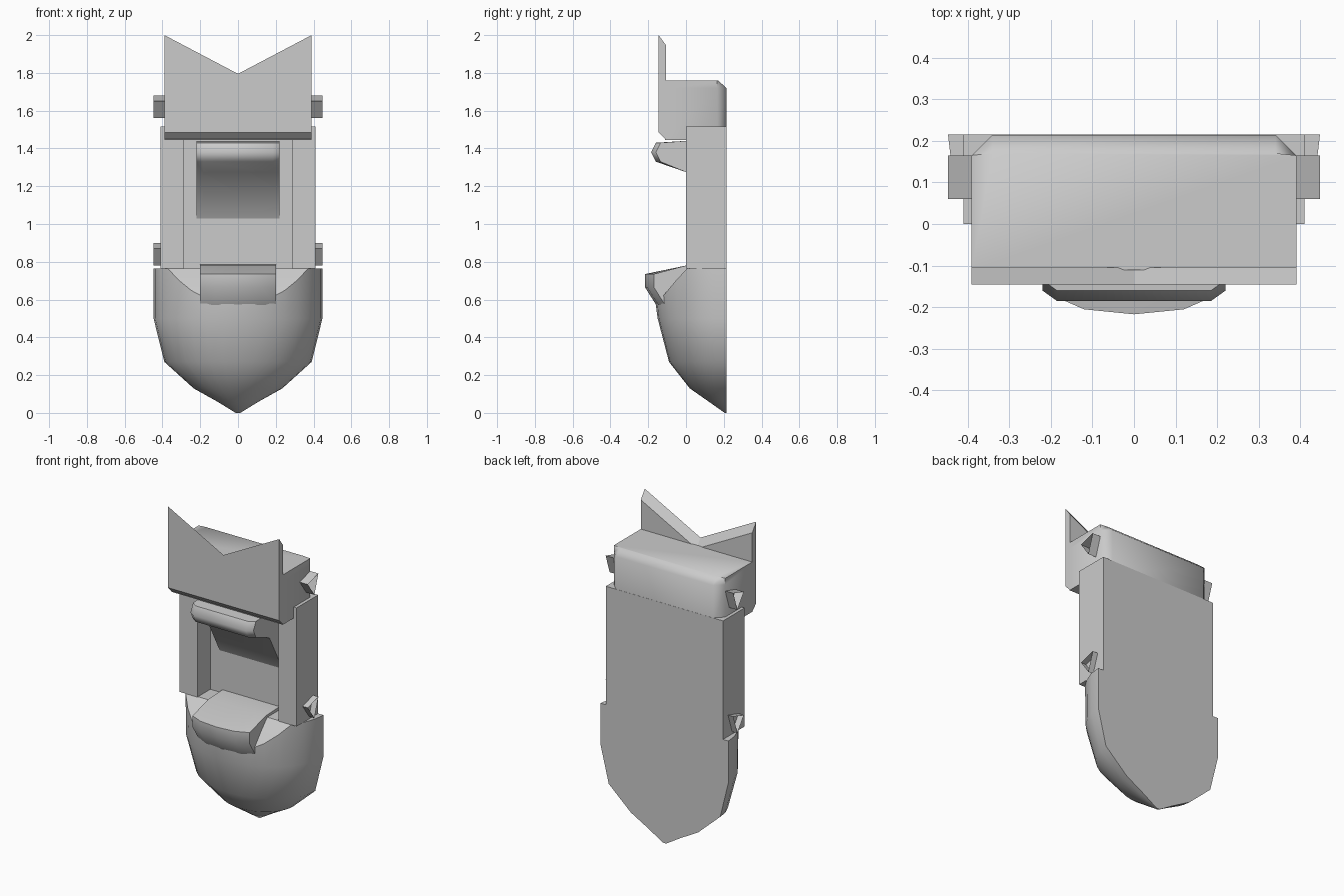
import bpy, bmesh, math

if "Cube" in bpy.data.objects:
    bpy.data.objects.remove(bpy.data.objects["Cube"], do_unlink=True)

grey = bpy.data.materials.new("plain_grey")
grey.use_nodes = True
tone = (0.6, 0.6, 0.6, 1)
grey.diffuse_color = tone
grey.node_tree.nodes["Principled BSDF"].inputs["Base Color"].default_value = tone


def finish(name, bm, smooth=None):
    bmesh.ops.recalc_face_normals(bm, faces=bm.faces)
    mesh = bpy.data.meshes.new(name)
    bm.to_mesh(mesh)
    bm.free()
    mesh.materials.append(grey)
    obj = bpy.data.objects.new(name, mesh)
    bpy.context.collection.objects.link(obj)
    if smooth:
        bpy.ops.object.select_all(action='DESELECT')
        obj.select_set(True)
        bpy.context.view_layer.objects.active = obj
        bpy.ops.object.shade_smooth_by_angle(angle=math.radians(smooth))
    return obj


def loft(name, loops, smooth=None, caps=True):
    """Skin a row of closed loops with equal point counts."""
    bm = bmesh.new()
    rows = [[bm.verts.new(p) for p in loop] for loop in loops]
    n = len(rows[0])
    for a, b in zip(rows, rows[1:]):
        for i in range(n):
            j = (i + 1) % n
            bm.faces.new((a[i], a[j], b[j], b[i]))
    if caps:
        bm.faces.new(rows[0])
        bm.faces.new(rows[-1])
    return finish(name, bm, smooth)


BACK, FLOOR = 0.215, 0.13

# Rounded bow: half-ellipse sections, the top one cut on a slope at the front
bm = bmesh.new()
steps = 16
rows = []
for k, (z, w, front) in enumerate([(0.765, 0.447, -0.16), (0.5, 0.447, -0.15),
                                   (0.27, 0.39, -0.09), (0.13, 0.235, 0.02),
                                   (0.06, 0.11, 0.12), (0.0, 0.012, 0.205)]):
    row = []
    for i in range(steps + 1):
        a = math.pi * i / steps
        y = BACK - (BACK - front) * math.sin(a)
        top = z + min(y, 0) * 1.2 if k == 0 else z
        row.append(bm.verts.new((w * math.cos(a), y, top)))
    rows.append(row)
for a, b in zip(rows, rows[1:]):
    for i in range(steps):
        bm.faces.new((a[i], a[i + 1], b[i + 1], b[i]))
    bm.faces.new((a[0], b[0], b[-1], a[-1]))
rim = rows[0]
for i in range(steps // 2 - 1):
    bm.faces.new((rim[i], rim[i + 1], rim[steps - i - 1], rim[steps - i]))
mid = steps // 2
bm.faces.new((rim[mid - 1], rim[mid], rim[mid + 1]))
bm.faces.new(rows[-1])
finish("bow_hull", bm, 40)

# Body with side rails around a recessed bay
half = [(0.285, FLOOR), (0.285, 0), (0.41, 0), (0.41, BACK)]
outline = half + [(-x, y) for x, y in reversed(half)]
loft("body_frame", [[(x, y, z) for x, y in outline] for z in (0.765, 1.515)])

# Head block with chamfered rear corners
def head_ring(z, back):
    half = [(0.39, -0.11), (0.39, 0.165), (0.34, back)]
    return [(x, y, z) for x, y in half + [(-x, y) for x, y in reversed(half)]]

loft("head_block", [head_ring(1.445, 0.214), head_ring(1.72, 0.214),
                    head_ring(1.76, 0.17)], 50)

# Notched front plate with bevelled top and bottom
def plate_ring(y, bottom, drop):
    return [(-0.39, y, bottom), (0.39, y, bottom), (0.39, y, 2 - drop),
            (0, y, 1.795 - drop), (-0.39, y, 2 - drop)]

loft("notched_plate", [plate_ring(-0.145, 1.485, 0), plate_ring(-0.105, 1.445, 0.055)])

# Visor whose underside slopes back into the bay
def visor_loop(x, pull):
    return [(x, y, z) for y, z in [(FLOOR, 1.44), (0, 1.44), (-0.16 + pull, 1.43),
            (-0.185 + pull, 1.38), (-0.16 + pull, 1.33), (0, 1.275), (FLOOR, 1.03)]]

loft("visor", [visor_loop(x, p) for x, p in
               [(-0.22, 0.025), (-0.185, 0), (0.185, 0), (0.22, 0.025)]], 50)

# Padded nose above the bow
def nose_loop(x, front):
    return [(x, y, z) for y, z in [(FLOOR, 0.785), (0, 0.78), (front, 0.735),
            (front, 0.665), (front + 0.06, 0.57), (FLOOR, 0.57)]]

loft("nose_pad", [nose_loop(x, f) for x, f in
                  [(-0.2, -0.17), (-0.12, -0.205), (0, -0.217),
                   (0.12, -0.205), (0.2, -0.17)]], 45)

# Open three-sided pegs on both sides
for side, s in (("left", 1), ("right", -1)):
    for level, z, inner in (("upper", 1.62, 0.38), ("lower", 0.84, 0.4)):
        tri = [(0.06, z + 0.03), (0.165, z + 0.06), (0.125, z - 0.06)]
        loft(f"{side}_{level}_peg", [[(s * x, y, h) for y, h in tri]
                                     for x in (inner, 0.447)], caps=False)
